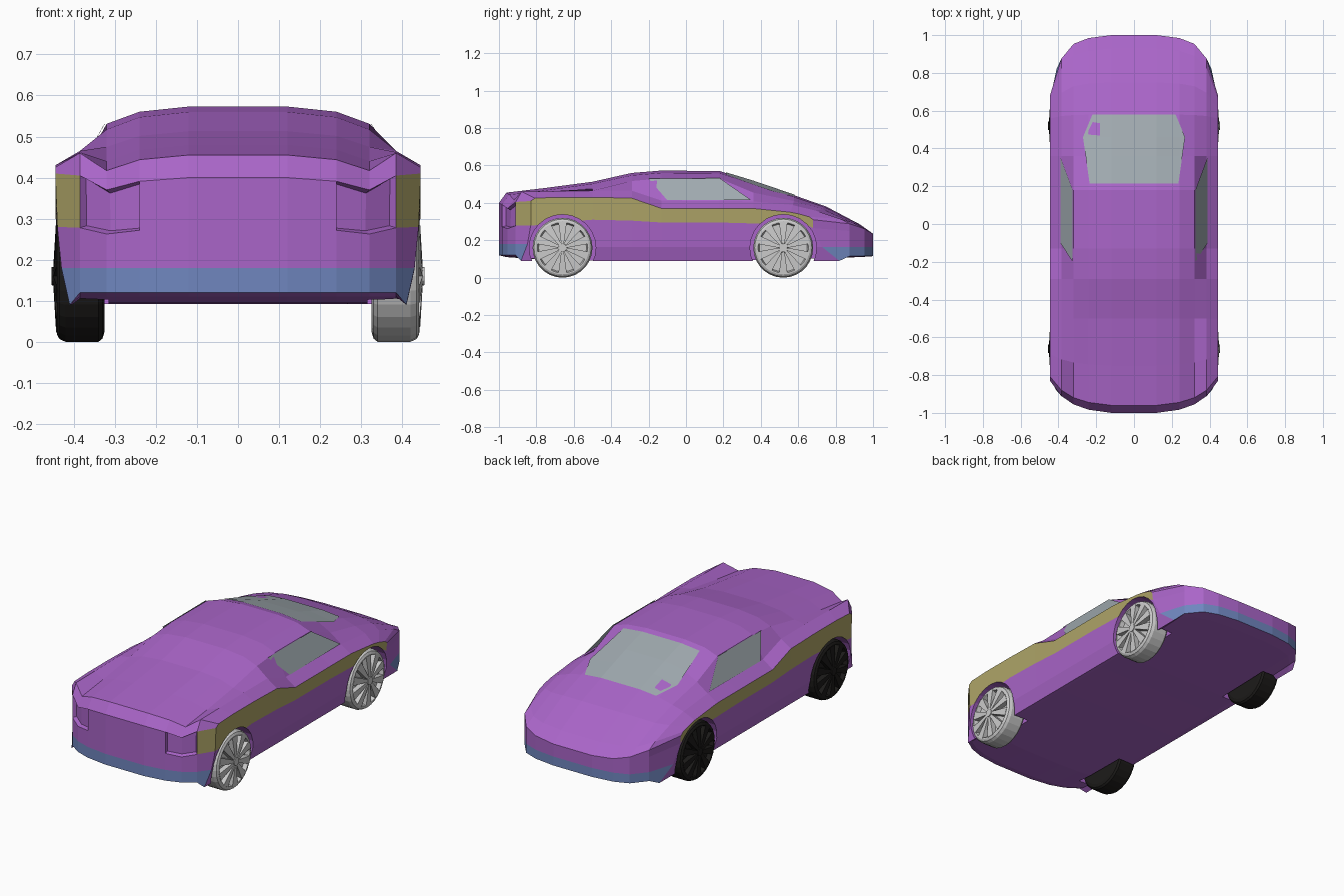
import bpy, bmesh, math
from mathutils import Matrix

if "Cube" in bpy.data.objects:
    bpy.data.objects.remove(bpy.data.objects["Cube"])


def material(name, rgb):
    m = bpy.data.materials.new(name)
    m.diffuse_color = (*rgb, 1)
    m.use_nodes = True
    m.node_tree.nodes["Principled BSDF"].inputs["Base Color"].default_value = m.diffuse_color
    return m


PAINT = material("purple_paint", (0.40, 0.13, 0.58))
BAND = material("ochre_band", (0.43, 0.38, 0.14))
BUMPER = material("blue_bumper", (0.16, 0.24, 0.52))
GLASS = material("glass", (0.35, 0.40, 0.43))
BLACK = material("black", (0.012, 0.011, 0.01))


def finish(name, bm, mats=()):
    bmesh.ops.recalc_face_normals(bm, faces=bm.faces[:])
    me = bpy.data.meshes.new(name)
    bm.to_mesh(me)
    bm.free()
    ob = bpy.data.objects.new(name, me)
    bpy.context.collection.objects.link(ob)
    for m in mats:
        me.materials.append(m)
    return ob


def lerp_table(table, x):
    if x <= table[0][0]:
        return table[0][1]
    for (a, u), (b, v) in zip(table, table[1:]):
        if x <= b:
            return u + (v - u) * (x - a) / (b - a)
    return table[-1][1]


# Plan outline of the two ends: half width -> y
REAR = [(0.13, -1), (0.22, -0.99), (0.32, -0.955), (0.40, -0.90), (0.44, -0.83)]
NOSE = [(0.20, 1), (0.355, 0.94), (0.41, 0.82), (0.44, 0.68)]


def plan_y(x, y):
    x = abs(x)
    if y < -0.6:
        return -0.6 + (y + 0.6) * (lerp_table(REAR, x) + 0.6) / -0.4
    if y > 0.55:
        return 0.55 + (y - 0.55) * (lerp_table(NOSE, x) - 0.55) / 0.45
    return y


# Body stations: y, floor, bumper line, band bottom, shoulder, window sill, roof edge, roof
STATIONS = [
    (-1.00, .12, .180, .280, .410, .405, .370, .400),
    (-0.96, .11, .175, .280, .425, .460, .417, .455),
    (-0.75, .095, .165, .295, .430, .462, .440, .480),
    (-0.50, .092, .165, .310, .430, .465, .475, .513),
    (-0.29, .092, .165, .305, .425, .465, .517, .560),
    (-0.13, .092, .165, .295, .370, .412, .531, .573),
    (0.18, .095, .165, .295, .370, .410, .530, .570),
    (0.36, .095, .165, .290, .370, .408, .455, .515),
    (0.58, .10, .165, .285, .350, .388, .410, .440),
    (0.75, .105, .165, .280, .340, .358, .367, .380),
    (0.93, .11, .165, .275, .325, .315, .295, .285),
    (1.00, .115, .165, .265, .310, .288, .262, .235),
]
COLS = [0, 0.12, 0.24, 0.32, 0.385]


def half_section(s):
    y, zb, zl, zm, zs, zi, ze, zt = s
    low = [(x, zb) for x in COLS]
    side = [(0.41, min(zb, 0.09)), (0.43, zl), (0.44, zm), (0.445, zs)]
    top = [(0.385, zi), (0.32, ze), (0.24, zt - 0.3 * (zt - ze)), (0.12, zt), (0, zt)]
    return low + side + top


# Body shell: lofted sections, gridded ends
bm = bmesh.new()
rings = []
for s in STATIONS:
    half = half_section(s)
    pts = half + [(-x, z) for x, z in half[-2:0:-1]]
    rings.append([bm.verts.new((x, plan_y(x, s[0]), z)) for x, z in pts])
N = len(rings[0])
for a, b in zip(rings, rings[1:]):
    for i in range(N):
        j = (i + 1) % N
        f = bm.faces.new((a[i], a[j], b[j], b[i]))
        f.material_index = 1 if i in (7, N - 8) else 0

lamps = []
for ring, s in ((rings[0], STATIONS[0]), (rings[-1], STATIONS[-1])):
    columns = []
    ratio = (s[3] - s[2]) / (s[4] - s[2])
    for k in range(-5, 6):
        pick = lambda i: ring[i if k >= 0 else (N - i) % N]
        a = abs(k)
        if a == 5:
            columns.append([pick(i) for i in (5, 6, 7, 8)])
            continue
        bot, top = pick(a), pick(13 - a)
        zs = (s[2], s[2] + ratio * (top.co.z - s[2]))
        mid = [bm.verts.new((bot.co.x, bot.co.y, z)) for z in zs]
        columns.append([bot, *mid, top])
    for c in range(10):
        for r in range(3):
            p, q = columns[c], columns[c + 1]
            f = bm.faces.new((p[r], q[r], q[r + 1], p[r + 1]))
            if r == 0:
                f.material_index = 2
            elif r == 2 and s[0] < 0:
                if c in (0, 9):
                    f.material_index = 1
                elif c in (1, 2, 7, 8):
                    lamps.append(f)
bmesh.ops.recalc_face_normals(bm, faces=bm.faces[:])
# Recessed tail lamp pockets
bmesh.ops.inset_region(bm, faces=lamps, thickness=0.008, depth=-0.02)
body = finish("body", bm, (PAINT, BAND, BUMPER))

# Wheel arch cutters
WHEELS = [(sx, y) for sx in (-1, 1) for y in (-0.66, 0.52)]
bm = bmesh.new()
for sx, y in WHEELS:
    m = Matrix.Translation((sx * 0.415, y, 0.16)) @ Matrix.Rotation(math.pi / 2, 4, 'Y')
    bmesh.ops.create_cone(bm, cap_ends=True, segments=24, radius1=0.178,
                          radius2=0.178, depth=0.2, matrix=m)
cutter = finish("arch_cutter", bm, (PAINT,))
cutter.hide_render = True
cutter.hide_viewport = True
mod = body.modifiers.new("arches", 'BOOLEAN')
mod.operation = 'DIFFERENCE'
mod.solver = 'EXACT'
mod.object = cutter

# Side windows
for sx, name in ((1, "right_window"), (-1, "left_window")):
    bm = bmesh.new()
    pts = [(.325, -.20, .530), (.325, .18, .532), (.388, .35, .414), (.390, -.10, .414)]
    bm.faces.new([bm.verts.new((sx * x, y, z)) for x, y, z in pts][::sx])
    me = bpy.data.meshes.new(name)
    bm.to_mesh(me)
    bm.free()
    me.materials.append(GLASS)
    bpy.context.collection.objects.link(bpy.data.objects.new(name, me))

# Windscreen following the roof crown: y, z, half width, edge drop
bm = bmesh.new()
rows = []
for y, z, w, d in ((.215, .563, .235, .012), (.36, .519, .256, .021),
                   (.46, .485, .27, .022), (.58, .444, .22, .009)):
    pts = ((-w, z - d), (-.12, z), (.12, z), (w, z - d))
    rows.append([bm.verts.new((x, y, h)) for x, h in pts])
for a, b in zip(rows, rows[1:]):
    for i in range(3):
        bm.faces.new((a[i], a[i + 1], b[i + 1], b[i]))
me = bpy.data.meshes.new("windscreen")
bm.to_mesh(me)
bm.free()
me.materials.append(GLASS)
bpy.context.collection.objects.link(bpy.data.objects.new("windscreen", me))

# Wheels: turned tyre and rim, plus tapered spokes
PROFILE = [(.325, 0), (.325, .135), (.33, .152), (.34, .16), (.42, .16), (.435, .153),
           (.441, .142), (.441, .135), (.418, .128), (.418, 0)]
SEG = 28


def wheel(name, sx, y):
    bm = bmesh.new()
    vs = [bm.verts.new((x, 0, r)) for x, r in PROFILE]
    es = [bm.edges.new(e) for e in zip(vs, vs[1:])]
    bmesh.ops.spin(bm, geom=vs + es, axis=(1, 0, 0), cent=(0, 0, 0),
                   steps=SEG, angle=2 * math.pi)
    bmesh.ops.remove_doubles(bm, verts=bm.verts[:], dist=1e-4)
    for k in range(10):
        box = bmesh.ops.create_cube(bm, size=1)["verts"]
        for v in box:
            outer = v.co.z > 0
            v.co.x = (.443 if outer else .45) if v.co.x > 0 else .41
            v.co.y *= .045 if outer else .014
            v.co.z = .137 if outer else .02
        bmesh.ops.rotate(bm, verts=box, matrix=Matrix.Rotation(k * math.tau / 10, 3, 'X'))
    bmesh.ops.create_cone(bm, cap_ends=True, segments=12, radius1=.028, radius2=.022, depth=.04,
                          matrix=Matrix.Translation((.434, 0, 0)) @ Matrix.Rotation(math.pi / 2, 4, 'Y'))
    for v in bm.verts:
        v.co = (sx * v.co.x, v.co.y + y, v.co.z + .16)
    finish(name, bm, (BLACK,) if sx < 0 else ())


for sx, y in WHEELS:
    wheel(("left_" if sx < 0 else "right_") + ("front_wheel" if y < 0 else "back_wheel"), sx, y)
